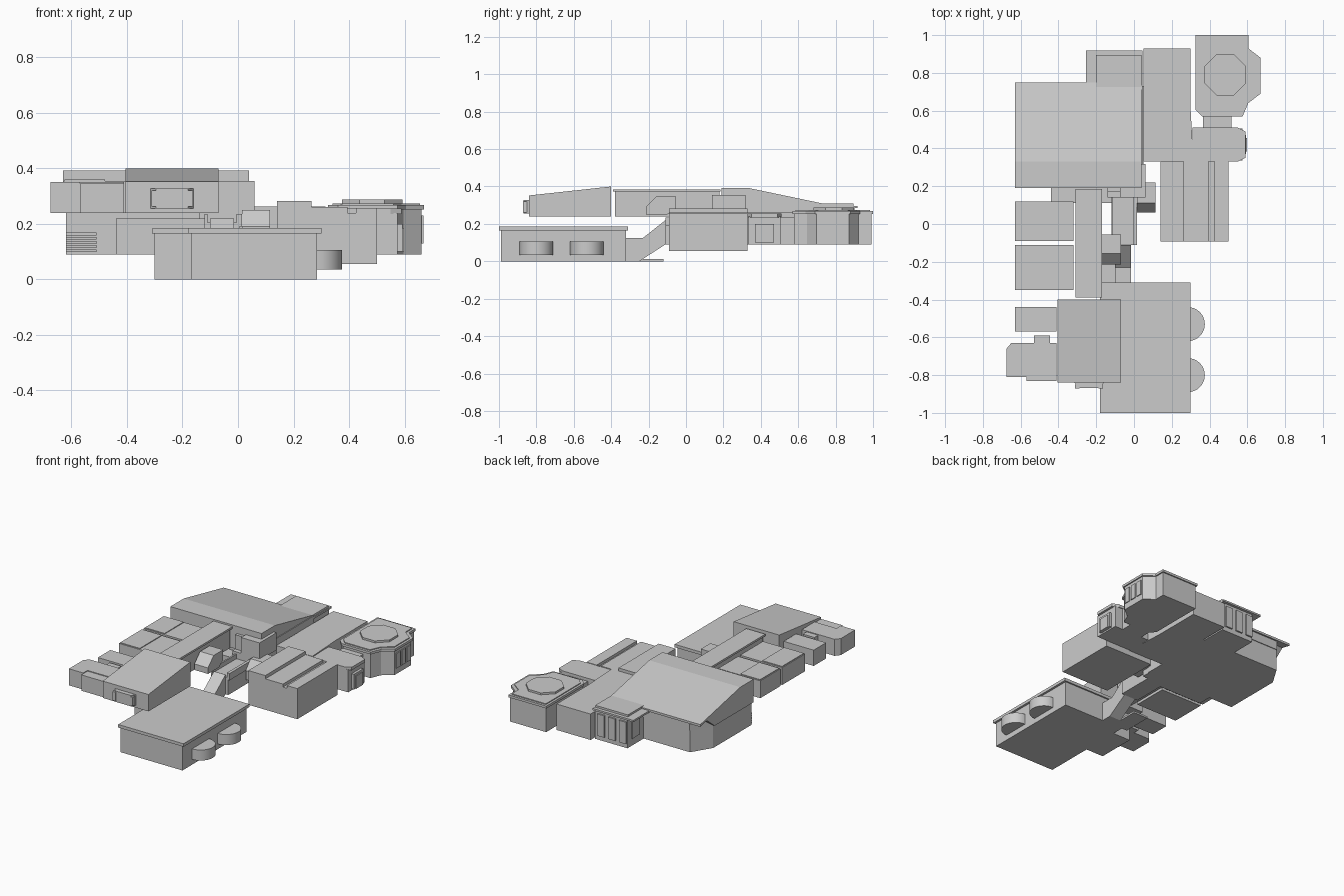
import bpy, bmesh, math


def prism(name, pts, lo, hi, axis='z'):
    """Extrude a closed profile: xy along z, or yz along x."""
    bm = bmesh.new()
    if axis == 'z':
        vs = [bm.verts.new((a, b, lo)) for a, b in pts]
        d = (0, 0, hi - lo)
    else:
        vs = [bm.verts.new((lo, a, b)) for a, b in pts]
        d = (hi - lo, 0, 0)
    f = bm.faces.new(vs)
    r = bmesh.ops.extrude_face_region(bm, geom=[f])
    bmesh.ops.translate(bm, vec=d, verts=[v for v in r['geom'] if isinstance(v, bmesh.types.BMVert)])
    bmesh.ops.recalc_face_normals(bm, faces=bm.faces)
    me = bpy.data.meshes.new(name)
    bm.to_mesh(me)
    bm.free()
    ob = bpy.data.objects.new(name, me)
    bpy.context.collection.objects.link(ob)
    return ob


def box(name, x0, x1, y0, y1, z0, z1):
    return prism(name, [(x0, y0), (x1, y0), (x1, y1), (x0, y1)], z0, z1)


def arc(cx, cy, r, a0, a1, n):
    return [(cx + r * math.cos(math.radians(a0 + (a1 - a0) * i / n)),
             cy + r * math.sin(math.radians(a0 + (a1 - a0) * i / n))) for i in range(n + 1)]


# front ground-floor room with overhanging roof slab and side annex
box("front_room", -0.17, 0.285, -0.99, -0.32, 0, 0.165)
box("front_room_roof", -0.18, 0.3, -1.0, -0.31, 0.165, 0.185)
box("front_annex", -0.30, -0.17, -0.66, -0.40, 0, 0.165)
box("front_annex_roof", -0.31, -0.18, -0.67, -0.40, 0.165, 0.184)

# two half-round bays
for i, y in enumerate((-0.53, -0.80)):
    ob = prism(f"round_bay_{i}", arc(0.285, y, 0.09, -90, 90, 16), 0.035, 0.105)
    bpy.context.view_layer.objects.active = ob
    bpy.ops.object.select_all(action='DESELECT')
    ob.select_set(True)
    bpy.ops.object.shade_smooth_by_angle()

# sloping stair passage up to the middle level
prism("stair_passage", [(-0.32, 0), (-0.25, 0), (-0.11, 0.09), (-0.11, 0.22), (-0.23, 0.125), (-0.32, 0.125)],
      -0.10, -0.015, 'x')
box("stair_side_wall", -0.21, -0.10, -0.32, -0.12, 0.0, 0.012)

# upper front room with sloping roof and window bay
prism("upper_front_room", [(-0.84, 0.24), (-0.40, 0.24), (-0.40, 0.40), (-0.84, 0.352)], -0.405, -0.07, 'x')
prism("window_bay", [(-0.315, -0.84), (-0.295, -0.868), (-0.18, -0.868), (-0.16, -0.84)], 0.255, 0.327)
for i, x in enumerate((-0.30, -0.175)):
    box(f"bay_window_{i}", x - 0.012, x + 0.012, -0.872, -0.85, 0.262, 0.32)

# upper left small rooms
box("left_small_room", -0.63, -0.41, -0.57, -0.44, 0.24, 0.345)
prism("left_corner_room", [(-0.675, -0.81), (-0.57, -0.81), (-0.57, -0.765), (-0.41, -0.765), (-0.41, -0.63),
                           (-0.65, -0.63), (-0.675, -0.66)], 0.24, 0.35)
box("left_corner_shelf", -0.57, -0.41, -0.83, -0.765, 0.24, 0.345)
box("left_corner_dormer", -0.53, -0.445, -0.635, -0.59, 0.24, 0.345)

# pair of left bedrooms and the long hallway
for i, (y0, y1) in enumerate(((-0.35, -0.11), (-0.09, 0.12))):
    box(f"left_bedroom_{i}", -0.63, -0.32, y0, y1, 0.24, 0.355)
    box(f"left_bedroom_roof_{i}", -0.625, -0.48, y0 + 0.005, y1 - 0.005, 0.355, 0.36)
box("long_hallway", -0.30, -0.185, -0.38, 0.18, 0.24, 0.372)
box("long_hallway_roof", -0.31, -0.17, -0.39, 0.185, 0.372, 0.385)

# main hall: chamfered lower storey, upper wall and sloping roof
prism("main_lower_storey", [(-0.62, 0.20), (0.05, 0.20), (0.05, 0.73), (-0.54, 0.73), (-0.62, 0.60)], 0.09, 0.24)
prism("main_upper_storey", [(-0.62, 0.20), (0.045, 0.20), (0.045, 0.735), (-0.54, 0.735), (-0.62, 0.60)], 0.235, 0.305)
prism("main_roof", [(0.19, 0.24), (0.60, 0.24), (0.68, 0.305), (0.75, 0.29), (0.75, 0.305), (0.33, 0.393), (0.19, 0.393)],
      -0.63, 0.04, 'x')
for i in range(5):
    box(f"garage_slat_{i}", -0.62, -0.51, 0.192, 0.205, 0.098 + i * 0.015, 0.108 + i * 0.015)
box("main_front_porch", -0.44, -0.12, 0.11, 0.20, 0.09, 0.22)

# back extension with framed windows
box("back_extension", -0.20, 0.04, 0.72, 0.90, 0.09, 0.29)
box("back_extension_roof", -0.255, 0.045, 0.73, 0.918, 0.285, 0.297)
box("back_extension_cap", -0.20, 0.04, 0.72, 0.895, 0.297, 0.31)
for i, x in enumerate((-0.17, -0.09, -0.01)):
    box(f"back_window_{i}", x - 0.025, x + 0.025, 0.895, 0.91, 0.12, 0.265)
box("back_side_window", -0.208, -0.19, 0.78, 0.86, 0.14, 0.25)

# right living wing with gently tapered wall
prism("right_wing", [(0.05, 0.33), (0.315, 0.33), (0.30, 0.60), (0.30, 0.93), (0.05, 0.93)], 0.09, 0.262)

# garage block with stepped roof
prism("garage_block", [(0.14, -0.092), (0.50, -0.092), (0.50, 0.33), (0.14, 0.33)], 0.055, 0.24)
for n, x0, x1, z in (("tall", 0.14, 0.265, 0.282), ("mid", 0.265, 0.395, 0.26), ("low", 0.425, 0.50, 0.258)):
    box(f"garage_roof_{n}", x0, x1, -0.092, 0.33, 0.235, z)

# entry link between wing and tower
box("entry_room", 0.31, 0.575, 0.335, 0.505, 0.09, 0.24)
prism("entry_roof", [(0.31, 0.33), (0.55, 0.33), (0.59, 0.35), (0.59, 0.49), (0.55, 0.51), (0.31, 0.51)], 0.235, 0.255)
box("entry_door_frame", 0.57, 0.592, 0.37, 0.47, 0.10, 0.20)
box("entry_door", 0.59, 0.598, 0.385, 0.455, 0.10, 0.185)
box("tower_link", 0.365, 0.515, 0.50, 0.585, 0.09, 0.235)


# faceted tower with rim and octagonal roof
def tower(o):
    return [(0.325 + o, 1 - o), (0.325 + o, 0.605 + o), (0.36 + o, 0.57 + o), (0.575 - o, 0.57 + o), (0.605 - o, 0.64 + o),
            (0.67 - o, 0.69 + o), (0.67 - o, 0.88 - o), (0.605 - o, 0.93 - o), (0.605 - o, 1 - o)]


prism("tower_body", tower(0.008), 0.09, 0.255)
prism("tower_rim", tower(0), 0.252, 0.268)
prism("tower_roof", tower(0.015), 0.268, 0.274)
prism("tower_octagon", arc(0.483, 0.79, 0.118, 22.5, 337.5, 7), 0.272, 0.287)
for i, y in enumerate((0.73, 0.785, 0.84)):
    box(f"tower_window_{i}", 0.655, 0.668, y - 0.02, y + 0.02, 0.13, 0.23)

# central corridor floor, stairwell boxes and sloped dormers
box("central_corridor", -0.12, 0.005, -0.11, 0.33, 0.09, 0.205)
box("corridor_rail_left", -0.12, -0.11, -0.11, 0.19, 0.205, 0.235)
box("corridor_rail_right", -0.005, 0.015, -0.11, 0.19, 0.19, 0.235)
box("central_landing", -0.14, 0.045, 0.14, 0.33, 0.09, 0.25)
box("stairwell_box", -0.075, 0.06, 0.14, 0.318, 0.24, 0.355)
box("stairwell_back", -0.14, -0.07, 0.17, 0.33, 0.24, 0.345)
prism("sloped_dormer", [(-0.215, 0.25), (-0.10, 0.25), (-0.055, 0.285), (-0.055, 0.35), (-0.155, 0.35), (-0.215, 0.29)],
      -0.17, -0.07, 'x')
prism("right_dormer", [(0.06, 0.13), (0.22, 0.13), (0.22, 0.25), (0.11, 0.25), (0.06, 0.19)], 0.015, 0.115, 'x')
